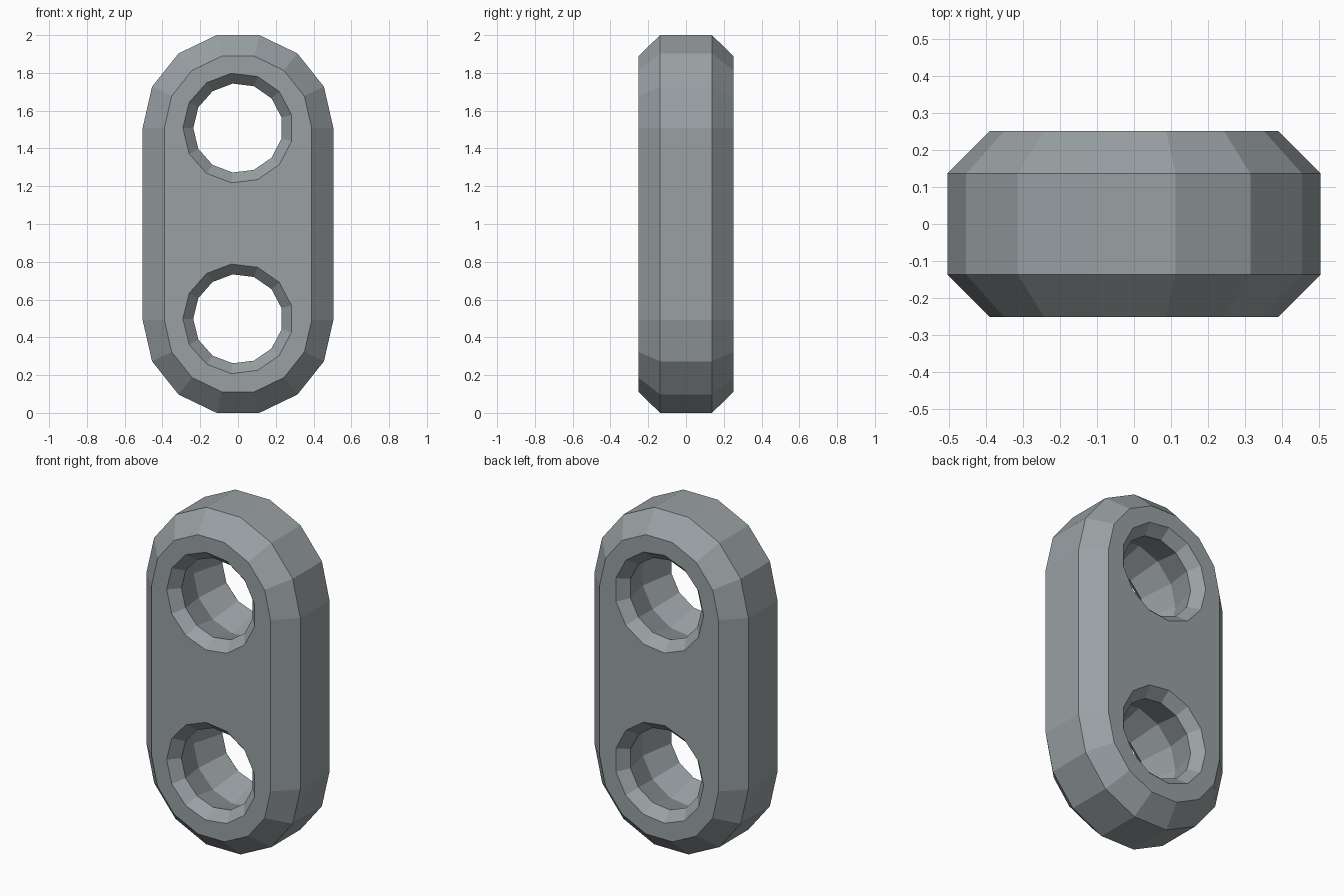
import bpy, bmesh
from math import sin, cos, pi

if "Cube" in bpy.data.objects:
    bpy.data.objects.remove(bpy.data.objects["Cube"])


def loft(name, rings):
    """Closed solid from matching rings of points, capped at both ends."""
    bm = bmesh.new()
    loops = [[bm.verts.new(p) for p in ring] for ring in rings]
    n = len(loops[0])
    for a, b in zip(loops, loops[1:]):
        for i in range(n):
            j = (i + 1) % n
            bm.faces.new((a[i], a[j], b[j], b[i]))
    bm.faces.new(loops[0])
    bm.faces.new(loops[-1])
    bmesh.ops.recalc_face_normals(bm, faces=bm.faces)
    mesh = bpy.data.meshes.new(name)
    bm.to_mesh(mesh)
    bm.free()
    obj = bpy.data.objects.new(name, mesh)
    bpy.context.collection.objects.link(obj)
    return obj


def stadium(r, y):
    """Upright rounded outline, seven segments on each end."""
    pts = []
    for start, zc in ((0, 1.508), (pi, 0.492)):
        for k in range(8):
            a = start + k * pi / 7
            pts.append((r * cos(a), y, zc + r * sin(a)))
    return pts


def circle(r, y, zc, sides=13):
    return [(r * cos(pi + 2 * pi * k / sides), y,
             zc + r * sin(pi + 2 * pi * k / sides)) for k in range(sides)]


# Plate with chamfered rim
plate = loft("link_plate", [stadium(r, y) for r, y in
                            ((0.39, -0.252), (0.505, -0.137),
                             (0.505, 0.137), (0.39, 0.252))])
steel = bpy.data.materials.new("dark_steel")
steel.diffuse_color = (0.32, 0.355, 0.37, 1)
steel.use_nodes = True
steel.node_tree.nodes["Principled BSDF"].inputs["Base Color"].default_value = steel.diffuse_color
plate.data.materials.append(steel)

# Holes with chamfered mouths, widening again towards the middle
half = [(-0.312, 0.347), (-0.192, 0.237)]
profile = half + [(0, 0.292)] + [(-y, r) for y, r in reversed(half)]
for zc in (0.498, 1.508):
    cutter = loft("hole_cutter", [circle(r, y, zc) for y, r in profile])
    cutter.data.materials.append(steel)
    cutter.hide_render = True
    mod = plate.modifiers.new("hole", 'BOOLEAN')
    mod.operation = 'DIFFERENCE'
    mod.solver = 'EXACT'
    mod.object = cutter
    bpy.context.view_layer.objects.active = plate
    bpy.ops.object.modifier_apply(modifier=mod.name)
    bpy.data.objects.remove(cutter)
